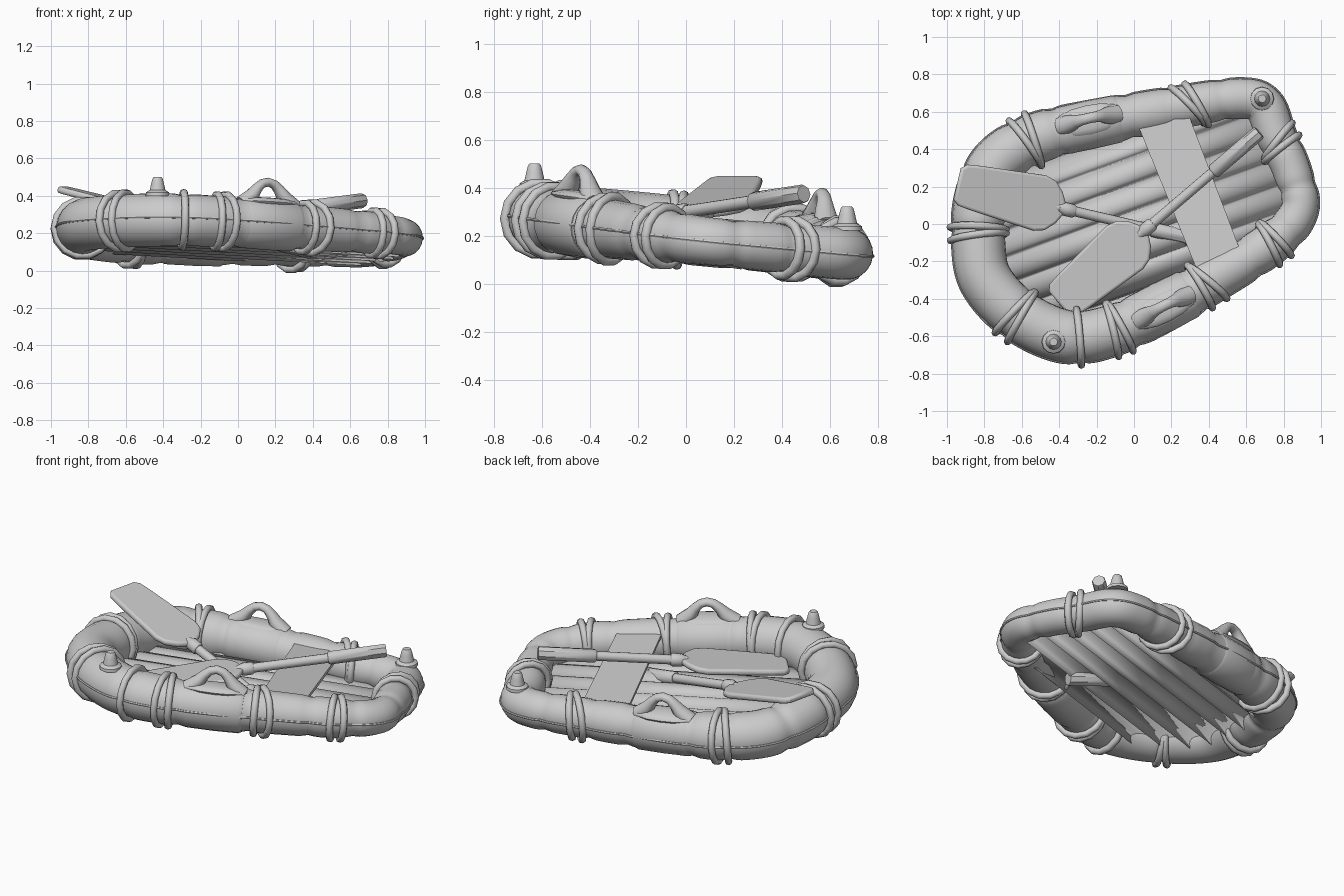
import bpy, bmesh, math
from mathutils import Vector, Matrix

if "Cube" in bpy.data.objects:
    bpy.data.objects.remove(bpy.data.objects["Cube"])

grey = bpy.data.materials.new("light grey")
grey.use_nodes = True
GREY = (0.6, 0.6, 0.6, 1)
grey.diffuse_color = GREY
grey.node_tree.nodes["Principled BSDF"].inputs["Base Color"].default_value = GREY

UP = Vector((0.02, 0.1, 1)).normalized()   # the whole raft leans slightly


def on_plane(x, y, lift=0.0):
    return Vector((x, y, 0.205 - 0.02 * x - 0.1 * y + lift))


def finish(obj, name, angle=40):
    obj.name = name
    obj.data.materials.clear()
    obj.data.materials.append(grey)
    bpy.ops.object.select_all(action='DESELECT')
    obj.select_set(True)
    bpy.context.view_layer.objects.active = obj
    bpy.ops.object.shade_smooth_by_angle(angle=math.radians(angle))
    return obj


def from_bmesh(bm, name, angle=40):
    bmesh.ops.recalc_face_normals(bm, faces=bm.faces)
    mesh = bpy.data.meshes.new(name)
    bm.to_mesh(mesh)
    bm.free()
    obj = bpy.data.objects.new(name, mesh)
    bpy.context.collection.objects.link(obj)
    return finish(obj, name, angle)


def sweep(name, points, radii, sides, closed=False, squash=1.0, angle=40):
    """Skin round sections along a path; squash flattens them vertically."""
    bm = bmesh.new()
    rings, n = [], len(points)
    for i, p in enumerate(points):
        a = points[(i - 1) % n] if closed else points[max(i - 1, 0)]
        b = points[(i + 1) % n] if closed else points[min(i + 1, n - 1)]
        t = (b - a).normalized()
        side = t.cross(UP).normalized()
        lift = side.cross(t)
        rings.append([bm.verts.new(p + radii[i] * (side * math.cos(k * math.tau / sides)
                      + lift * squash * math.sin(k * math.tau / sides))) for k in range(sides)])
    for i in range(n if closed else n - 1):
        r, s = rings[i], rings[(i + 1) % n]
        for k in range(sides):
            bm.faces.new((r[k], r[(k + 1) % sides], s[(k + 1) % sides], s[k]))
    if not closed:
        bm.faces.new(rings[0])
        bm.faces.new(rings[-1])
    return from_bmesh(bm, name, angle)


def catmull(a, b, c, d, t):
    return 0.5 * (2 * b + (c - a) * t + (2 * a - 5 * b + 4 * c - d) * t * t
                  + (3 * b - a - 3 * c + d) * t ** 3)


# Hull centre line: x, y, tube radius
hull = [Vector(v) for v in (
    (-.83, -.1, .14), (-.79, -.3, .14), (-.62, -.485, .14), (-.37, -.6, .14),
    (-.14, -.575, .135), (.15, -.445, .13), (.42, -.295, .12), (.74, -.095, .11),
    (.885, .08, .098), (.845, .28, .1), (.76, .47, .105), (.695, .63, .107),
    (.57, .67, .107), (.28, .63, .112), (-.24, .53, .125), (-.54, .45, .135),
    (-.74, .32, .135), (-.82, .12, .138))]
STEPS, H = 12, len(hull)
line = [catmull(hull[i - 1], hull[i], hull[(i + 1) % H], hull[(i + 2) % H], s / STEPS)
        for i in range(H) for s in range(STEPS)]
path = [on_plane(v.x, v.y) for v in line]


def nearest(x, y):
    """Centre point, tangent and tube radius nearest to a spot."""
    i = min(range(len(line)), key=lambda k: (line[k].xy - Vector((x, y))).length)
    tangent = (path[(i + 1) % len(path)] - path[i - 1]).normalized()
    return path[i], tangent, line[i].z


# Main inflated tube, pinched at its joints
joints = [nearest(x, y)[0] for x, y in (
    (-.83, -.02), (-.62, -.47), (-.3, -.6), (-.02, -.53), (.33, -.35), (.6, -.18), (.8, -.04),
    (.87, .2), (.79, .41), (.47, .67), (.22, .62), (-.03, .57), (-.42, .49), (-.6, .42), (-.8, .22))]
radii = []
for p, v in zip(path, line):
    d = min((p - j).length for j in joints)
    radii.append(v.z * (1.015 - 0.08 * math.exp(-(d / 0.03) ** 2)))
sweep("main_tube", path, radii, 20, closed=True, angle=60)

# Welded seam around the outside
seam = []
for i, p in enumerate(path):
    t = (path[(i + 1) % len(path)] - path[i - 1]).normalized()
    seam.append(p + t.cross(UP).normalized() * radii[i])
sweep("seam", seam, [0.007] * len(seam), 6, closed=True)

# Rope loops: x, y, and the skew of each loop in degrees
ropes = [(-.83, -.04, (-4, 6)), (-.62, -.48, (-8, 6)), (-.3, -.6, (3,)), (-.1, -.55, (-7, 8)),
         (.38, -.31, (0, 20)), (.75, -.09, (-11, 5)), (.78, .43, (12, 26)),
         (.3, .64, (20, 34)), (-.56, .44, (-6, 12))]
for x, y, skews in ropes:
    c, t, r = nearest(x, y)
    for k, skew in enumerate(skews):
        facing = Matrix.Rotation(math.radians(skew), 3, UP) @ t
        shift = t * (k - (len(skews) - 1) / 2) * 0.045
        bpy.ops.mesh.primitive_torus_add(
            major_segments=14, minor_segments=8, minor_radius=0.02,
            major_radius=(r + 0.01) / math.sqrt(math.cos(math.radians(skew))),
            location=c + shift, rotation=facing.to_track_quat('Z', 'Y').to_euler())
        finish(bpy.context.object, "rope_loop", 60)

# Ribbed floor: one thin sheet of arches, clipped to the hull outline
axis = Vector((math.cos(math.radians(20)), math.sin(math.radians(20))))
across = Vector((-axis.y, axis.x))
RIB, ARC = 0.135, 10
bm = bmesh.new()
previous = None
for k in range(-5 * ARC, 5 * ARC + 1):
    v = k * RIB / ARC + RIB / 2
    hits = []
    for i in range(len(line)):
        a, b = line[i - 1].xy, line[i].xy
        da, db = a.dot(across) - v, b.dot(across) - v
        if da * db < 0:
            hits.append(a.lerp(b, da / (da - db)).dot(axis))
    if len(hits) < 2:
        previous = None
        continue
    phase = 2 * (k % ARC) / ARC - 1
    lift = 0.055 * math.sqrt(max(0, 1 - phase * phase)) - 0.1
    ends = [axis * u + across * v for u in (min(hits) + 0.03, max(hits) - 0.03)]
    edge = [bm.verts.new(on_plane(e.x, e.y, lift)) for e in ends]
    if previous:
        bm.faces.new((previous[0], previous[1], edge[1], edge[0]))
    previous = edge
floor = from_bmesh(bm, "ribbed_floor")
shell = floor.modifiers.new("thickness", 'SOLIDIFY')
shell.thickness, shell.offset = 0.01, 0

# Seat board
bm = bmesh.new()
corners = ((.02, .53), (.29, .59), (.56, -.12), (.33, -.23))
low, high = ([bm.verts.new(on_plane(x, y, z)) for x, y in corners] for z in (.065, .085))
bm.faces.new(low)
bm.faces.new(high)
for i in range(4):
    j = (i + 1) % 4
    bm.faces.new((low[i], low[j], high[j], high[i]))
from_bmesh(bm, "seat", 20)

# Grab handles: a padded sleeve and an oval pad with a flared arch on top
arch = [(-.16, -.03, .05), (-.125, -.006, .05), (-.092, .024, .044), (-.066, .06, .034), (-.036, .087, .029)]
arch = arch + [(0, .097, .028)] + [(-u, h, r) for u, h, r in reversed(arch)]
pad = [(-.18, .02), (-.15, .055), (-.08, .075), (0, .08), (.08, .075), (.15, .055), (.18, .02)]
for x, y in ((.16, -.44), (-.23, .535)):
    c, t, r = nearest(x, y)
    crown = c + t.cross(UP).normalized() * 0.015 + UP * r
    sweep("handle_sleeve", [c + t * u for u in (-.17, -.15, 0, .15, .17)],
          [r * f for f in (.95, 1.03, 1.05, 1.03, .95)], 20, angle=60)
    sweep("handle_pad", [crown + t * u - UP * 0.015 for u, _ in pad], [w for _, w in pad], 14,
          squash=0.35, angle=60)
    sweep("handle", [crown + t * u + UP * h for u, h, _ in arch], [w for _, _, w in arch], 12,
          squash=0.85, angle=60)

# Valves, turned from a stepped profile
valve = [(0, .064), (.018, .062), (.026, .05), (.03, .042), (.065, .034), (.092, .027), (.1, .021)]
for x, y in ((-.43, -.63), (.685, .67)):
    c, t, r = nearest(x, y)
    base = Vector((x, y, c.z + r - 0.012))
    bm = bmesh.new()
    rings = [[bm.verts.new(base + Vector((w * math.cos(k * math.tau / 12), w * math.sin(k * math.tau / 12), h)))
              for k in range(12)] for h, w in valve]
    for a, b in zip(rings, rings[1:]):
        for k in range(12):
            bm.faces.new((a[k], a[(k + 1) % 12], b[(k + 1) % 12], b[k]))
    bm.faces.new(rings[0])
    bm.faces.new(rings[-1])
    from_bmesh(bm, "valve")

# Oars: grip, shaft, collar and blade
half_blade = [(0, .03), (.03, .085), (.08, .135), (.14, .152), (.5, .122), (.575, .112), (.605, .085)]
for grip, tip in ((Vector((.67, .49, .375)), Vector((-.4, -.425, .235))),
                  (Vector((.4, -.1, .1)), Vector((-.945, .215, .435)))):
    d = (tip - grip).normalized()
    side = d.cross(Vector((0, 0, 1))).normalized()
    up = side.cross(d)
    neck = tip - d * 0.605
    sweep("oar_shaft", [grip, neck + d * 0.03], [.027, .027], 12)
    sweep("oar_grip", [grip, grip + d * .01, grip + d * .32, grip + d * .33], [.036, .04, .04, .032], 8)
    sweep("oar_collar", [neck - d * .06, neck - d * .05, neck, neck + d * .06], [.03, .037, .037, .014], 12)
    bm = bmesh.new()
    outline = half_blade + [(u, -w) for u, w in reversed(half_blade)]
    face = bm.faces.new([bm.verts.new(neck + d * u + side * w - up * 0.018) for u, w in outline])
    top = bmesh.ops.extrude_face_region(bm, geom=[face])
    bmesh.ops.translate(bm, vec=up * 0.036, verts=[g for g in top["geom"] if isinstance(g, bmesh.types.BMVert)])
    blade = from_bmesh(bm, "oar_blade")
    bevel = blade.modifiers.new("soft_edge", 'BEVEL')
    bevel.width, bevel.segments = 0.014, 3
    bevel.limit_method, bevel.angle_limit = 'ANGLE', math.radians(50)
